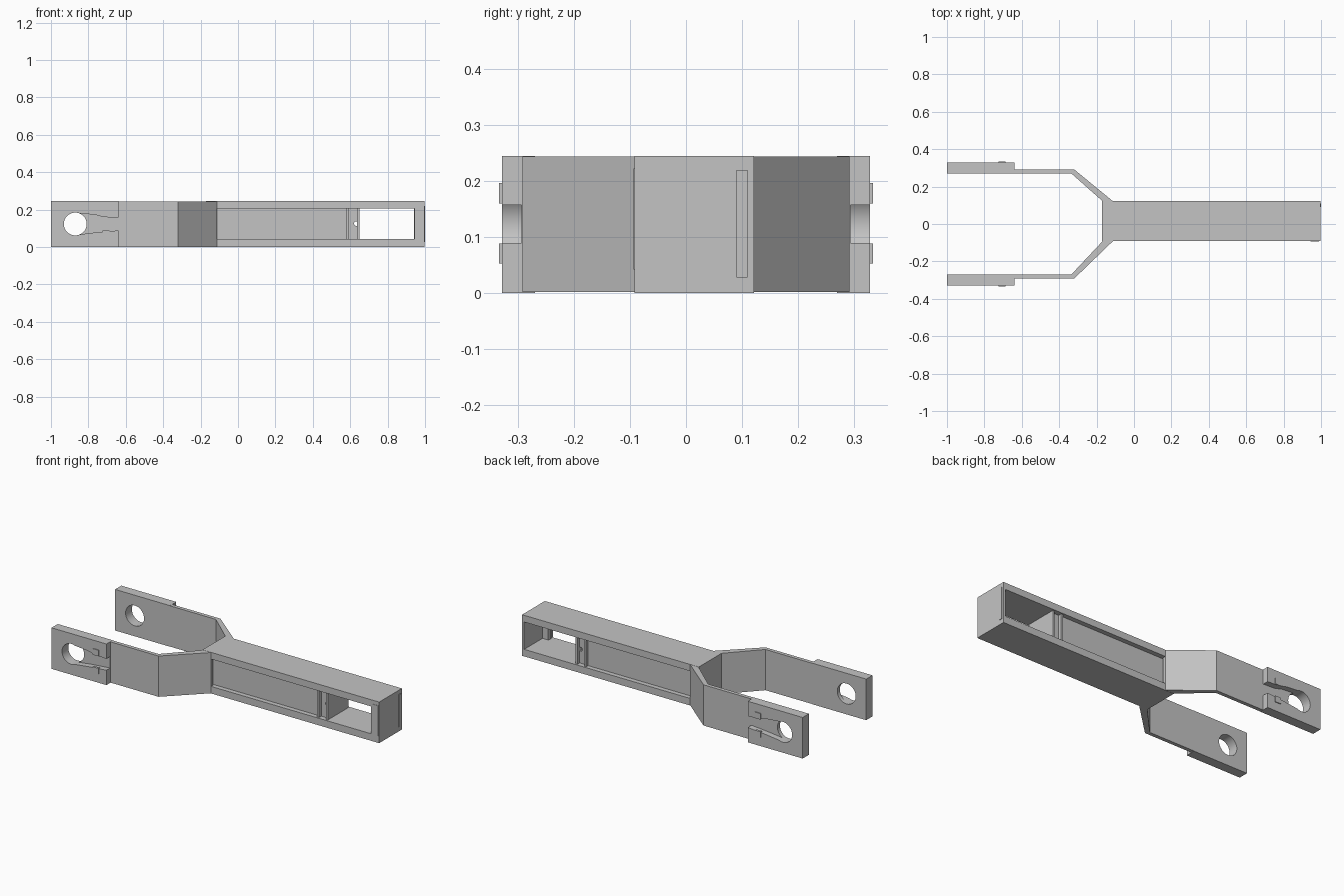
import bpy, bmesh, math

if "Cube" in bpy.data.objects:
    bpy.data.objects.remove(bpy.data.objects["Cube"])

grey = bpy.data.materials.new("plain_grey")
grey.diffuse_color = (0.55, 0.55, 0.55, 1)
grey.use_nodes = True
grey.node_tree.nodes["Principled BSDF"].inputs["Base Color"].default_value = grey.diffuse_color


def finish(name, bm):
    bmesh.ops.recalc_face_normals(bm, faces=bm.faces)
    me = bpy.data.meshes.new(name)
    bm.to_mesh(me)
    bm.free()
    me.materials.append(grey)
    ob = bpy.data.objects.new(name, me)
    bpy.context.collection.objects.link(ob)
    return ob


def prism(name, pts, axis, lo, hi):
    """Extrude a 2D outline: axis 'z' takes (x, y) points, axis 'y' takes (x, z)."""
    bm = bmesh.new()
    place = (lambda p, t: (p[0], p[1], t)) if axis == 'z' else (lambda p, t: (p[0], t, p[1]))
    a = [bm.verts.new(place(p, lo)) for p in pts]
    b = [bm.verts.new(place(p, hi)) for p in pts]
    bm.faces.new(a)
    bm.faces.new(b)
    for i in range(len(pts)):
        j = (i + 1) % len(pts)
        bm.faces.new((a[i], a[j], b[j], b[i]))
    return finish(name, bm)


def box(name, x0, x1, y0, y1, z0, z1):
    return prism(name, [(x0, y0), (x1, y0), (x1, y1), (x0, y1)], 'z', z0, z1)


def circle(x, z, r, n=32):
    return [(x + r * math.cos(2 * math.pi * i / n), z + r * math.sin(2 * math.pi * i / n))
            for i in range(n)]


def cut(ob, cutter):
    mod = ob.modifiers.new("cut", 'BOOLEAN')
    mod.operation = 'DIFFERENCE'
    mod.solver = 'EXACT'
    mod.object = cutter
    bpy.context.view_layer.objects.active = ob
    bpy.ops.object.modifier_apply(modifier=mod.name)
    bpy.data.objects.remove(cutter)


H = 0.245
Y0, Y1 = -0.092, 0.122

# handle: I-beam with an open window near the end
box("top_flange", -0.17, 0.996, Y0, Y1, 0.205, H)
box("bottom_flange", -0.17, 0.996, Y0, Y1, 0, 0.042)
box("fork_plate", -0.17, -0.145, Y0, Y1, 0.042, 0.205)
box("web", -0.145, 0.58, Y0 + 0.028, Y1 - 0.028, 0.042, 0.205)
box("end_plate", 0.982, 0.996, Y0, Y1, 0.042, 0.205)
box("end_slot_cover", 0.996, 1.0, 0.09, 0.11, 0.027, 0.22)

# bulkhead with a pin hole
bulkhead = box("bulkhead", 0.58, 0.65, Y0 + 0.03, Y1 - 0.03, 0.042, 0.205)
cut(bulkhead, prism("pin_cutter", circle(0.632, 0.125, 0.012, 16), 'y', -0.3, 0.3))
for x in (0.58, 0.637):
    box("bulkhead_rib", x, x + 0.013, Y0 + 0.01, Y1 - 0.01, 0.042, 0.205)

# rounded bar inside the end of the window
bar = [(0.982, -0.09), (0.982, -0.05), (0.945, -0.05), (0.94, -0.07), (0.95, -0.086)]
prism("end_bar", bar, 'z', 0.042, 0.205)
box("end_bar_face", 0.945, 0.99, Y0 - 0.002, Y0 + 0.01, 0.042, 0.222)

for s, side in ((-1, "front"), (1, "back")):
    root = Y1 if s > 0 else -Y0
    # bent fork arm
    arm = [(-0.113, root), (-0.32, 0.292), (-0.64, 0.292), (-0.64, 0.27),
           (-0.335, 0.27), (-0.168, root), (-0.168, root - 0.02), (-0.113, root - 0.02)]
    prism(side + "_arm", [(x, s * y) for x, y in arm], 'z', 0.001, H - 0.001)

    # end pad with a round hole and a tapered slot on the outer face
    pad = box(side + "_pad", -1, -0.638, *sorted((s * 0.27, s * 0.329)), 0, H)
    slot = [(-0.6, 0.092), (-0.6, 0.155), (-0.72, 0.16), (-0.76, 0.172),
            (-0.85, 0.18), (-0.85, 0.067), (-0.76, 0.078)]
    cut(pad, prism("slot_cutter", slot, 'y', *sorted((s * 0.294, s * 0.4))))
    cut(pad, prism("hole_cutter", circle(-0.87, 0.123, 0.061), 'y', *sorted((s * 0.2, s * 0.4))))

    # small square studs
    for z in (0.052, 0.16):
        box(side + "_stud", -0.725, -0.688, *sorted((s * 0.32, s * 0.334)), z, z + 0.036)

# soft shading, edges kept
bpy.ops.object.select_all(action='SELECT')
bpy.ops.object.shade_smooth_by_angle(angle=math.radians(30))
